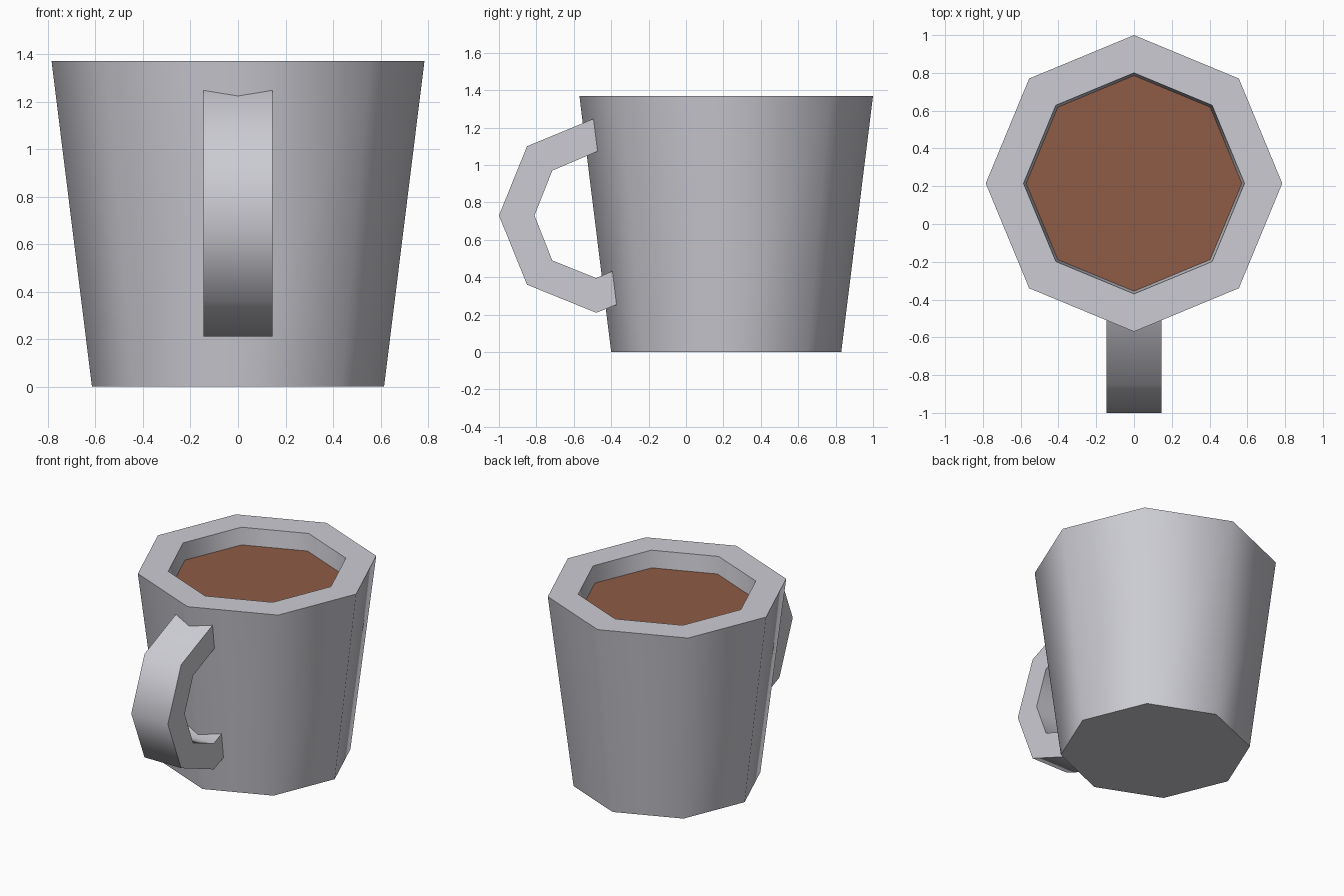
import bpy, bmesh, math

if "Cube" in bpy.data.objects:
    bpy.data.objects.remove(bpy.data.objects["Cube"])

CY = 0.215      # cup axis position in y
SIDES = 8


def material(name, rgb):
    m = bpy.data.materials.new(name)
    m.diffuse_color = (*rgb, 1)
    m.use_nodes = True
    m.node_tree.nodes["Principled BSDF"].inputs["Base Color"].default_value = m.diffuse_color
    return m


def finish(name, bm, mat, smooth=True):
    bmesh.ops.recalc_face_normals(bm, faces=bm.faces)
    me = bpy.data.meshes.new(name)
    bm.to_mesh(me)
    bm.free()
    me.materials.append(mat)
    ob = bpy.data.objects.new(name, me)
    bpy.context.collection.objects.link(ob)
    if smooth:
        bpy.ops.object.select_all(action='DESELECT')
        ob.select_set(True)
        bpy.context.view_layer.objects.active = ob
        bpy.ops.object.shade_smooth_by_angle(angle=math.radians(50))
    return ob


def ring(bm, r, z):
    return [bm.verts.new((r * math.cos(math.tau * i / SIDES),
                          CY + r * math.sin(math.tau * i / SIDES), z))
            for i in range(SIDES)]


grey = material("pale_grey", (0.60, 0.60, 0.65))
brown = material("coffee_brown", (0.272, 0.105, 0.061))

# Cup: tapered octagonal wall, flat rim, hollow inside
bm = bmesh.new()
rings = [ring(bm, r, z) for r, z in
         [(0.615, 0), (0.785, 1.37), (0.585, 1.37), (0.44, 0.15)]]
for a, b in zip(rings, rings[1:]):
    for i in range(SIDES):
        j = (i + 1) % SIDES
        bm.faces.new((a[i], a[j], b[j], b[i]))
bm.faces.new(rings[0])
bm.faces.new(rings[-1])
finish("cup", bm, grey)

# Coffee surface just below the rim
bm = bmesh.new()
bm.faces.new(ring(bm, 0.572, 1.25))
coffee = finish("coffee", bm, brown, smooth=False)
if coffee.data.polygons[0].normal.z < 0:
    coffee.data.flip_normals()

# Handle: chunky C-shaped strip, ends sunk into the cup wall
outer = [(-0.42, 1.278), (-0.85, 1.10), (-1.0, 0.73), (-0.85, 0.36),
         (-0.48, 0.21), (-0.31, 0.277)]
inner = [(-0.40, 1.104), (-0.715, 0.97), (-0.81, 0.73), (-0.715, 0.49),
         (-0.48, 0.395), (-0.33, 0.46)]
W = 0.145
bm = bmesh.new()
sections = []
for (oy, oz), (iy, iz) in zip(outer, inner):
    sections.append([bm.verts.new(p) for p in
                     [(-W, oy, oz), (W, oy, oz), (W, iy, iz), (-W, iy, iz)]])
for a, b in zip(sections, sections[1:]):
    for i in range(4):
        j = (i + 1) % 4
        bm.faces.new((a[i], a[j], b[j], b[i]))
bm.faces.new(sections[0])
bm.faces.new(sections[-1])
finish("handle", bm, grey)
